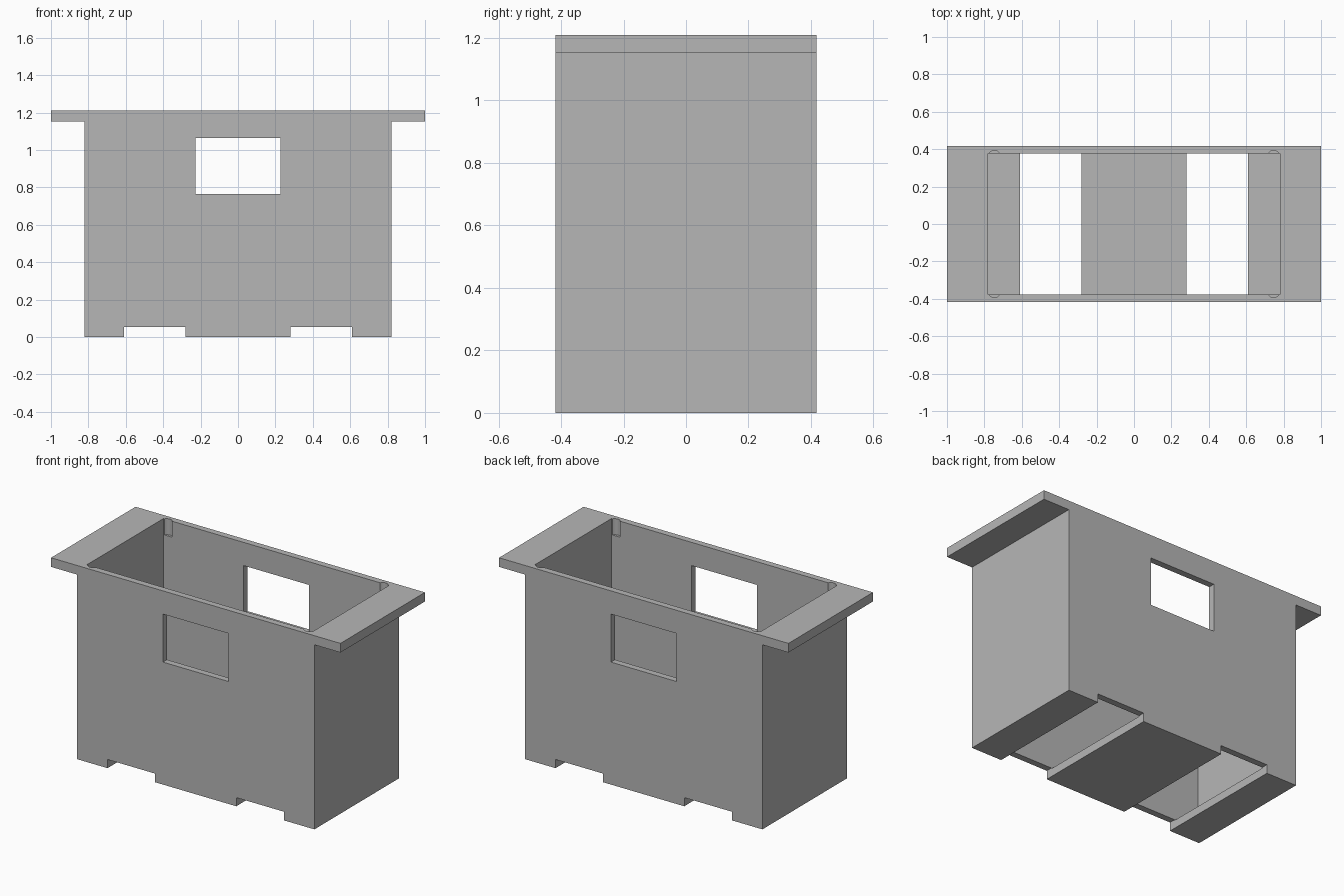
import bpy

old = bpy.data.objects.get("Cube")
if old:
    bpy.data.objects.remove(old, do_unlink=True)

# Main sizes
HALF_X, HALF_Y, TOP = 0.82, 0.417, 1.21
WALL, FLOOR, RIM = 0.04, 0.05, 0.057
SLOT_TOP = 0.054

grey = bpy.data.materials.new("plain grey")
grey.use_nodes = True
colour = (0.47, 0.47, 0.47, 1)
grey.diffuse_color = colour
grey.node_tree.nodes["Principled BSDF"].inputs["Base Color"].default_value = colour


def box(name, x, y, z):
    """Box spanning the given (low, high) ranges."""
    spans = (x, y, z)
    bpy.ops.mesh.primitive_cube_add(size=1, location=[(a + b) / 2 for a, b in spans])
    obj = bpy.context.object
    obj.name = name
    obj.scale = [b - a for a, b in spans]
    bpy.ops.object.transform_apply(location=True, rotation=False, scale=True)
    return obj


def extrude_profile(name, points, half_depth):
    """Outline in x and z, extruded along y."""
    n = len(points)
    verts = [(x, y, z) for y in (-half_depth, half_depth) for x, z in points]
    faces = [list(range(n)), list(range(2 * n - 1, n - 1, -1))]
    faces += [[i, i + n, (i + 1) % n + n, (i + 1) % n] for i in range(n)]
    mesh = bpy.data.meshes.new(name)
    mesh.from_pydata(verts, [], faces)
    obj = bpy.data.objects.new(name, mesh)
    bpy.context.collection.objects.link(obj)
    return obj


def cut(target, cutter):
    cutter.hide_render = True
    mod = target.modifiers.new("cut", "BOOLEAN")
    mod.operation = "DIFFERENCE"
    mod.solver = "EXACT"
    mod.object = cutter
    bpy.ops.object.select_all(action="DESELECT")
    bpy.context.view_layer.objects.active = target
    target.select_set(True)
    bpy.ops.object.modifier_apply(modifier=mod.name)
    bpy.data.objects.remove(cutter, do_unlink=True)


# Housing with overhanging end flanges; underside notches are in the profile
right_half = [(0.28, 0), (0.28, SLOT_TOP), (0.61, SLOT_TOP), (0.61, 0),
              (HALF_X, 0), (HALF_X, TOP - RIM), (1, TOP - RIM), (1, TOP)]
outline = right_half + [(-x, z) for x, z in reversed(right_half)]
housing = extrude_profile("housing", outline, HALF_Y)
housing.data.materials.append(grey)

# Open cavity; the floor notches break through into it
in_x, in_y = HALF_X - WALL, HALF_Y - WALL
cut(housing, box("cavity_cutter", (-in_x, in_x), (-in_y, in_y), (FLOOR, TOP + 0.1)))

# Window through the front and back walls
cut(housing, box("window_cutter", (-0.227, 0.227), (-1, 1), (0.765, 1.065)))

# Shallow round pockets at the top of the cavity corners
for sx in (-1, 1):
    for sy in (-1, 1):
        bpy.ops.mesh.primitive_cylinder_add(
            vertices=32, radius=0.032, depth=0.2,
            location=(sx * 0.746, sy * 0.361, TOP))
        cut(housing, bpy.context.object)
